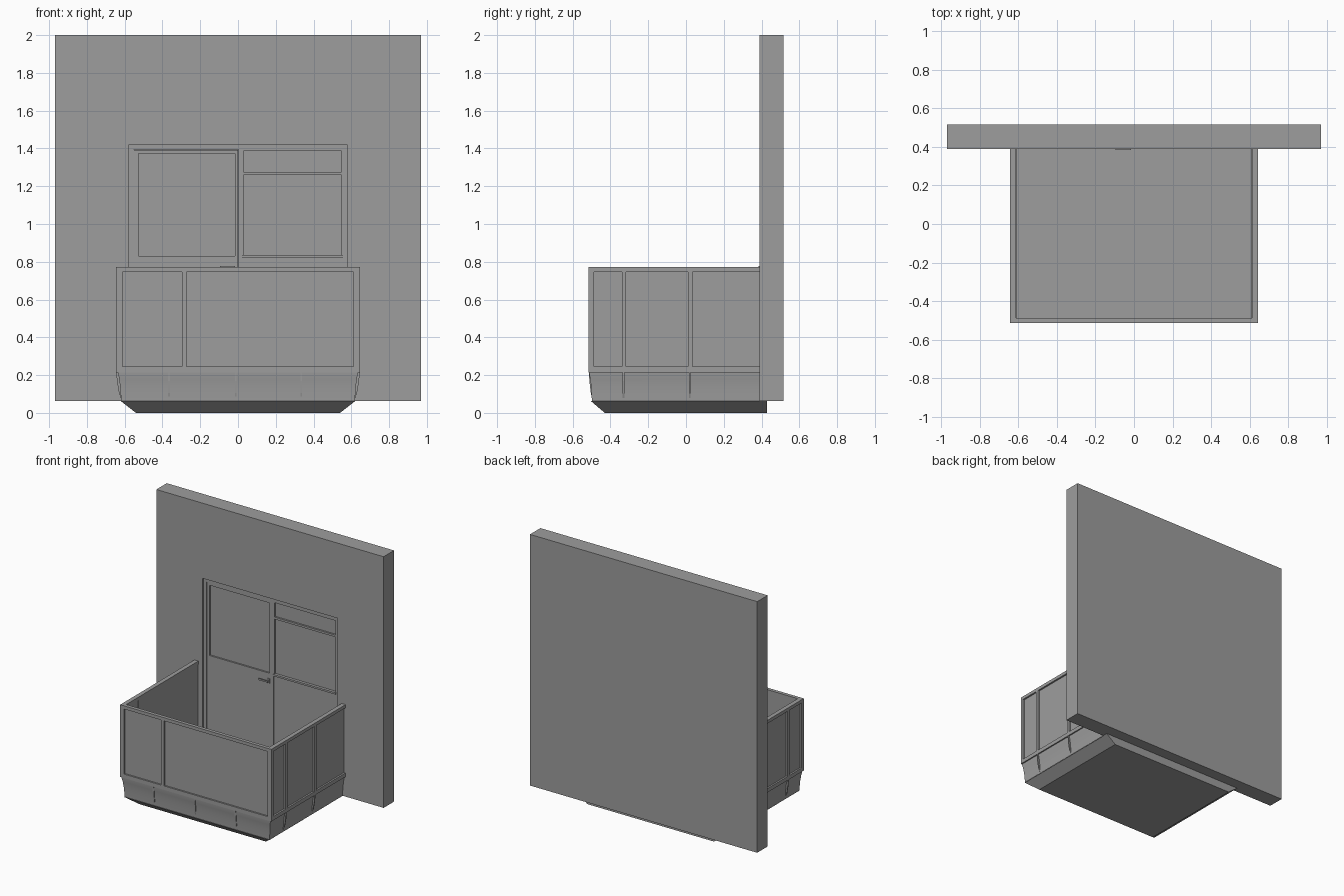
import bpy, bmesh

if "Cube" in bpy.data.objects:
    bpy.data.objects.remove(bpy.data.objects["Cube"])

grey = bpy.data.materials.new("plain grey")
grey.diffuse_color = (0.34, 0.34, 0.34, 1)
grey.use_nodes = True
grey.node_tree.nodes["Principled BSDF"].inputs["Base Color"].default_value = grey.diffuse_color


def finish(name, bm):
    bmesh.ops.recalc_face_normals(bm, faces=bm.faces)
    me = bpy.data.meshes.new(name)
    bm.to_mesh(me)
    bm.free()
    me.materials.append(grey)
    ob = bpy.data.objects.new(name, me)
    bpy.context.collection.objects.link(ob)
    return ob


def add_box(bm, x0, x1, y0, y1, z0, z1):
    vs = bmesh.ops.create_cube(bm, size=1)["verts"]
    for v in vs:
        v.co.x = x1 if v.co.x > 0 else x0
        v.co.y = y1 if v.co.y > 0 else y0
        v.co.z = z1 if v.co.z > 0 else z0


def boxes(name, *dims):
    bm = bmesh.new()
    for d in dims:
        add_box(bm, *d)
    return finish(name, bm)


def ring(name, x0, x1, z0, z1, w, y0, y1):
    """Rectangular frame in the wall plane."""
    return boxes(name, (x0, x0 + w, y0, y1, z0, z1), (x1 - w, x1, y0, y1, z0, z1),
                 (x0 + w, x1 - w, y0, y1, z1 - w, z1), (x0 + w, x1 - w, y0, y1, z0, z0 + w))


def prism(name, pts, y0, y1):
    """Outline in x, z extruded along y."""
    bm = bmesh.new()
    f = bm.faces.new([bm.verts.new((x, y0, z)) for x, z in pts])
    ext = bmesh.ops.extrude_face_region(bm, geom=[f])
    for v in ext["geom"]:
        if isinstance(v, bmesh.types.BMVert):
            v.co.y = y1
    return finish(name, bm)


# wall: solid back layer and front layer with the door opening notched out
W, OP, TOP, FLOOR = 0.97, 0.578, 1.42, 0.062
boxes("wall_back", (-W, W, 0.43, 0.517, FLOOR, 2))
prism("wall_front", [(-W, FLOOR), (-OP, FLOOR), (-OP, TOP), (OP, TOP),
                     (OP, FLOOR), (W, FLOOR), (W, 2), (-W, 2)], 0.39, 0.43)

# door and window set in the opening
boxes("door_surround", (-OP, -0.55, 0.402, 0.43, FLOOR, TOP), (0.555, OP, 0.402, 0.43, FLOOR, TOP),
      (-0.55, 0.555, 0.402, 0.43, 1.395, TOP), (0.002, 0.02, 0.402, 0.43, FLOOR, 1.395))
boxes("door_leaf", (-0.55, -0.528, 0.408, 0.43, FLOOR, 1.393), (-0.015, 0.0, 0.408, 0.43, FLOOR, 1.393),
      (-0.528, -0.015, 0.408, 0.43, 1.372, 1.393), (-0.528, -0.015, 0.408, 0.43, FLOOR, 0.83))
boxes("door_glass", (-0.528, -0.015, 0.42, 0.43, 0.83, 1.372))
ring("upper_window_frame", 0.02, 0.555, 1.268, 1.395, 0.008, 0.406, 0.43)
ring("lower_window_frame", 0.02, 0.555, 0.828, 1.268, 0.008, 0.406, 0.43)
boxes("window_glass", (0.028, 0.547, 0.42, 0.43, 0.836, 1.387))
boxes("window_sill", (0.02, 0.555, 0.398, 0.43, 0.822, 0.836))
boxes("panel_under_window", (0.02, 0.555, 0.408, 0.43, FLOOR, 0.822))
boxes("door_handle", (-0.095, -0.015, 0.384, 0.392, 0.766, 0.778),
      (-0.03, -0.018, 0.39, 0.41, 0.766, 0.778), (-0.034, -0.012, 0.404, 0.41, 0.755, 0.789))

# floor slab with chamfered underside
bm = bmesh.new()
low = [(-0.54, -0.43), (0.54, -0.43), (0.54, 0.43), (-0.54, 0.43)]
high = [(-0.62, -0.503), (0.62, -0.503), (0.62, 0.43), (-0.62, 0.43)]
a = [bm.verts.new((x, y, 0)) for x, y in low]
b = [bm.verts.new((x, y, FLOOR)) for x, y in high]
bm.faces.new(a)
bm.faces.new(b)
for i in range(4):
    j = (i + 1) % 4
    bm.faces.new((a[i], a[j], b[j], b[i]))
finish("floor_slab", bm)

# curved skirt swept around three sides
prof = [(0, 0.225), (0, 0.06), (0.009, 0.06), (0.011, 0.10), (0.014, 0.14),
        (0.019, 0.18), (0.025, 0.21), (0.025, 0.225)]
bm = bmesh.new()
cols = []
for sx, back in ((-1, 1), (-1, 0), (1, 0), (1, 1)):
    cols.append([bm.verts.new((sx * (0.61 + o), 0.39 if back else -(0.49 + o * 0.9), z))
                 for o, z in prof])
n = len(prof)
for c, d in zip(cols, cols[1:]):
    for i in range(n):
        j = (i + 1) % n
        bm.faces.new((c[i], d[i], d[j], c[j]))
bm.faces.new(cols[0])
bm.faces.new(cols[-1])
skirt = finish("skirt", bm)
bpy.context.view_layer.objects.active = skirt
skirt.select_set(True)
bpy.ops.object.shade_smooth_by_angle(angle=0.6)

# tapered ribs on the skirt: outline of (outward offset, z)
fin = [(0.0, 0.22), (0.034, 0.22), (0.031, 0.17), (0.02, 0.105), (0.011, 0.08), (0.0, 0.08)]


def rib(name, place):
    bm = bmesh.new()
    s = [[bm.verts.new(place(o, t, z)) for o, z in fin] for t in (-0.005, 0.005)]
    bm.faces.new(s[0])
    bm.faces.new(s[1])
    for i in range(len(fin)):
        j = (i + 1) % len(fin)
        bm.faces.new((s[0][i], s[0][j], s[1][j], s[1][i]))
    finish(name, bm)


for x in (-0.365, -0.012, 0.335):
    rib("front_rib", lambda o, t, z: (x + t, -0.49 - 0.7 * o, z))
for sx in (-1, 1):
    for y in (-0.33, 0.02):
        rib("side_rib", lambda o, t, z: (sx * (0.61 + o), y + t, z))

# railing: front frame, side frames and the panels set into them
X, Y, Z0, Z1 = 0.645, -0.515, 0.215, 0.772
boxes("front_rail", (-X, X, Y, -0.488, 0.747, Z1), (-X, X, Y, -0.488, Z0, 0.245),
      (-X, -0.632, Y, -0.488, 0.245, 0.747), (0.632, X, Y, -0.488, 0.245, 0.747),
      (-0.297, -0.272, Y, -0.488, 0.245, 0.747))
boxes("front_panel", (-0.632, 0.632, -0.503, -0.49, 0.245, 0.747))
for sx in (-1, 1):
    xi, xo = sorted((sx * 0.612, sx * X))
    bars = [(xi, xo, -0.488, 0.39, 0.747, Z1), (xi, xo, -0.488, 0.39, Z0, 0.245)]
    for y0, y1 in ((-0.515, -0.503), (-0.34, -0.318), (0.01, 0.034)):
        bars.append((xi, xo, y0, y1, 0.245, 0.747))
    boxes("side_rail", *bars)
    p0, p1 = sorted((sx * 0.614, sx * 0.632))
    boxes("side_panel", (p0, p1, -0.503, 0.39, 0.245, 0.747))
